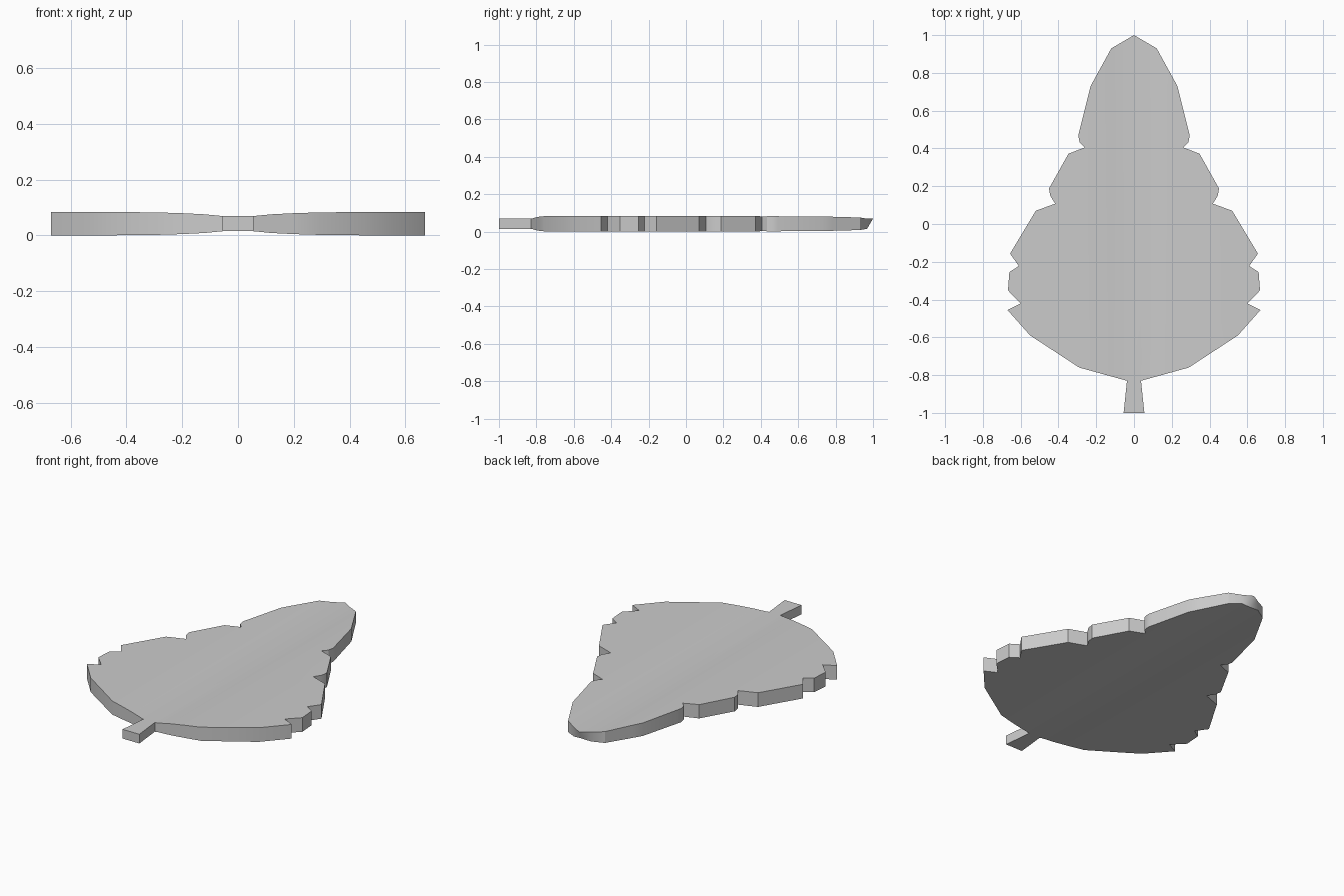
import bpy, bmesh
from mathutils import Vector

if "Cube" in bpy.data.objects:
    bpy.data.objects.remove(bpy.data.objects["Cube"])

MID = 0.0418  # mid-plane height of the plate


def half_thickness(x):
    # thin along the midrib, thickening outwards to the rim
    pts = [(0, .0272), (.055, .0272), (.12, .0335), (.2, .0375), (.29, .0402), (.45, .0418), (1, .0418)]
    for (a, ha), (b, hb) in zip(pts, pts[1:]):
        if abs(x) <= b:
            return ha + (hb - ha) * (abs(x) - a) / (b - a)


def make_plate(name, outline, cuts, tip_y=None):
    bm = bmesh.new()
    face = bm.faces.new([bm.verts.new((x, y, 0)) for x, y in outline])
    ext = bmesh.ops.extrude_face_region(bm, geom=[face], use_keep_orig=True)
    for v in ext["geom"]:
        if isinstance(v, bmesh.types.BMVert):
            v.co.z = 1
    for x in cuts:
        bmesh.ops.bisect_plane(bm, geom=bm.verts[:] + bm.edges[:] + bm.faces[:],
                               plane_co=Vector((x, 0, 0)), plane_no=Vector((1, 0, 0)), dist=1e-5)
    for v in bm.verts:
        top = v.co.z > 0.5
        # lower edge of the tip is set back
        if tip_y and not top and abs(v.co.x) < 0.01 and v.co.y > 0.9:
            v.co.y = tip_y
        v.co.z = MID + half_thickness(v.co.x) * (1 if top else -1)
    bmesh.ops.recalc_face_normals(bm, faces=bm.faces[:])
    me = bpy.data.meshes.new(name)
    bm.to_mesh(me)
    bm.free()
    ob = bpy.data.objects.new(name, me)
    bpy.context.collection.objects.link(ob)
    bpy.ops.object.select_all(action='DESELECT')
    ob.select_set(True)
    bpy.context.view_layer.objects.active = ob
    bpy.ops.object.shade_smooth_by_angle(angle=0.52)
    return ob


# right half of the leaf silhouette, stem foot to tip
half = [(.055, -1), (.037, -.83), (.29, -.76), (.55, -.59), (.67, -.455), (.6, -.42),
        (.667, -.352), (.66, -.255), (.61, -.222), (.656, -.157), (.52, .07), (.417, .108),
        (.443, .148), (.45, .188), (.347, .372), (.262, .405), (.288, .432), (.295, .468),
        (.23, .73), (.12, .93)]
outline = half + [(0, 1)] + [(-x, y) for x, y in reversed(half)]

make_plate("leaf", outline, [0] + [s * x for x in (.055, .12, .2, .29, .45) for s in (1, -1)], tip_y=.965)
